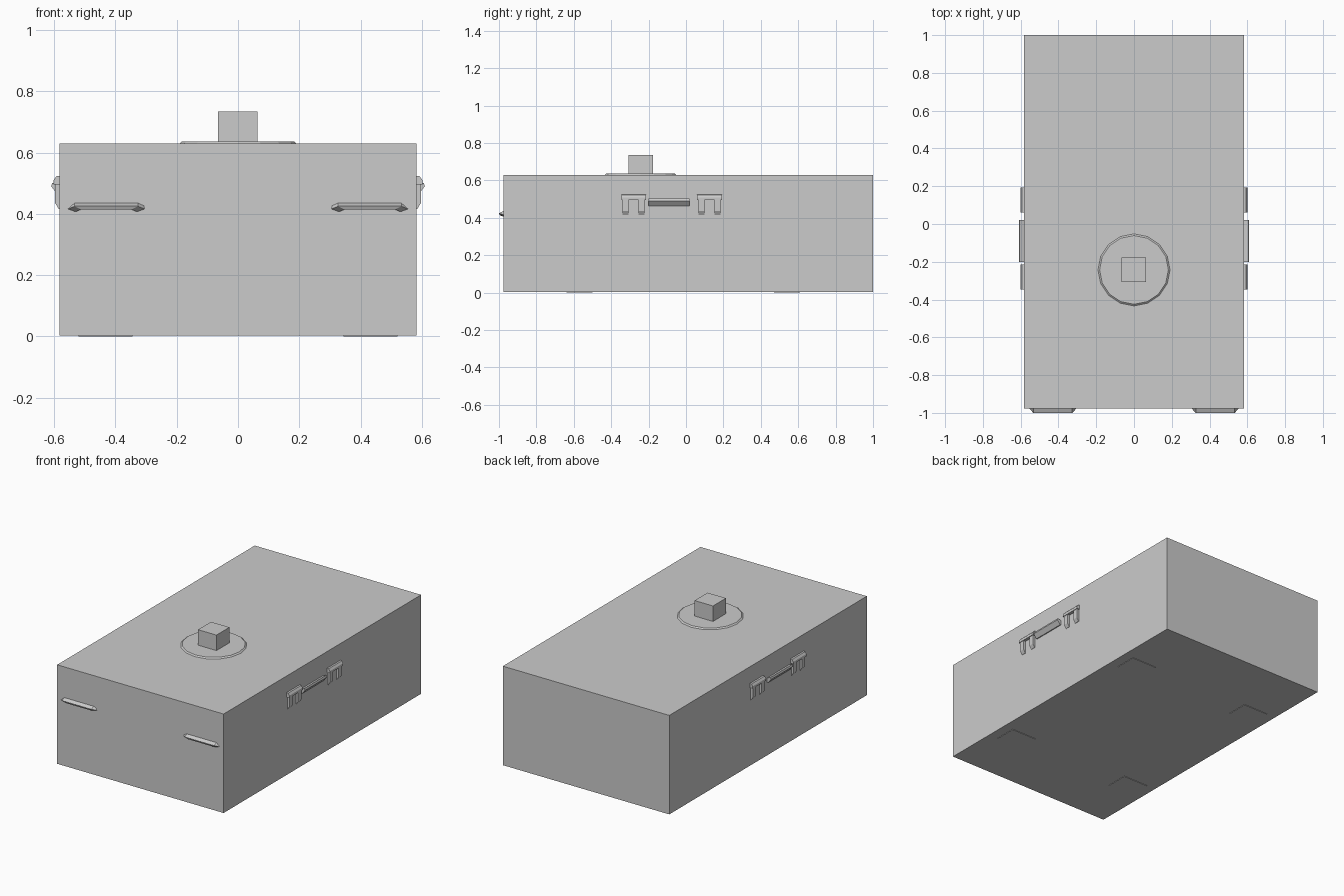
import bpy, bmesh
from mathutils import Vector

cube = bpy.data.objects.get("Cube")
if cube:
    bpy.data.objects.remove(cube, do_unlink=True)

grey = bpy.data.materials.new("plain grey")
grey.use_nodes = True
grey.diffuse_color = (0.6, 0.6, 0.6, 1)
grey.node_tree.nodes["Principled BSDF"].inputs["Base Color"].default_value = (0.6, 0.6, 0.6, 1)

SIDE = 0.583      # half width of the body
FRONT = -0.977    # front wall


def finish(name, bm):
    bmesh.ops.recalc_face_normals(bm, faces=bm.faces)
    mesh = bpy.data.meshes.new(name)
    bm.to_mesh(mesh)
    bm.free()
    mesh.materials.append(grey)
    obj = bpy.data.objects.new(name, mesh)
    bpy.context.collection.objects.link(obj)
    return obj


def box(name, low, high):
    low, high = Vector(low), Vector(high)
    bm = bmesh.new()
    bmesh.ops.create_cube(bm, size=1)
    bmesh.ops.scale(bm, vec=high - low, verts=bm.verts)
    bmesh.ops.translate(bm, vec=(low + high) / 2, verts=bm.verts)
    return finish(name, bm)


def side_extrusion(name, profile, y0, y1, side):
    """Extrude an (outward, z) profile along y on one side wall."""
    bm = bmesh.new()
    face = bm.faces.new([bm.verts.new((side * (SIDE + o), y0, z)) for o, z in profile])
    result = bmesh.ops.extrude_face_region(bm, geom=[face])
    moved = [v for v in result["geom"] if isinstance(v, bmesh.types.BMVert)]
    bmesh.ops.translate(bm, vec=(0, y1 - y0, 0), verts=moved)
    return finish(name, bm)


def bent_bar(name, rings):
    """Join a row of four-cornered rings into a closed bar."""
    bm = bmesh.new()
    loops = [[bm.verts.new(p) for p in ring] for ring in rings]
    for a, b in zip(loops, loops[1:]):
        for i in range(4):
            j = (i + 1) % 4
            bm.faces.new((a[i], a[j], b[j], b[i]))
    bm.faces.new(loops[0])
    bm.faces.new(loops[-1])
    return finish(name, bm)


# Main body
box("body", (-SIDE, FRONT, 0.003), (SIDE, 1.0, 0.63))

# Round hatch with a square block on top
bm = bmesh.new()
bmesh.ops.create_cone(bm, cap_ends=True, segments=16, radius1=0.192, radius2=0.182, depth=0.008)
bmesh.ops.translate(bm, vec=(0, -0.243, 0.633), verts=bm.verts)
finish("hatch_ring", bm)
box("hatch_block", (-0.065, -0.307, 0.63), (0.064, -0.177, 0.735))

latch_bar = [(-0.003, 0.525), (0.01, 0.523), (0.019, 0.51), (0.019, 0.496), (-0.003, 0.496)]
latch_leg = [(-0.003, 0.505), (0.015, 0.505), (0.015, 0.437), (0.002, 0.416), (-0.003, 0.416)]
handle = [(-0.003, 0.492), (-0.003, 0.464), (0.006, 0.464), (0.027, 0.49), (0.023, 0.502)]

for side, word in ((1, "left"), (-1, "right")):
    # Side handle
    side_extrusion(f"{word}_handle", handle, -0.2, 0.02, side)

    # Two-legged latches
    for place, y in (("front", -0.28), ("rear", 0.126)):
        side_extrusion(f"{word}_{place}_latch_bar", latch_bar, y - 0.066, y + 0.066, side)
        for n, leg in enumerate((-0.043, 0.043)):
            side_extrusion(f"{word}_{place}_latch_leg_{n + 1}", latch_leg,
                           y + leg - 0.016, y + leg + 0.016, side)

    # Front grab bar, bent back to the wall at both ends
    rings = []
    for end, reach in ((-1, 0), (-1, 1), (1, 1), (1, 0)):
        outer = 0.43 + end * (0.125 - 0.022 * reach)
        inner = outer - end * 0.02
        y = FRONT - 0.023 * reach
        low = 0.405 + 0.009 * reach
        rings.append([(side * outer, FRONT + 0.003, low + 0.022),
                      (side * outer, y, low + 0.011),
                      (side * inner, y + 0.005, low),
                      (side * inner, FRONT + 0.004, low)])
    # Raise the middle so its top slopes up to the wall
    for ring in rings[1:3]:
        ring[0] = (ring[0][0], ring[0][1], 0.437)
    bent_bar(f"{word}_front_bar", rings)

    # Low pads under the body
    for place, y in (("front", -0.57), ("rear", 0.54)):
        x0, x1 = sorted((side * 0.345, side * 0.52))
        box(f"{word}_{place}_pad", (x0, y - 0.07, 0), (x1, y + 0.07, 0.006))
